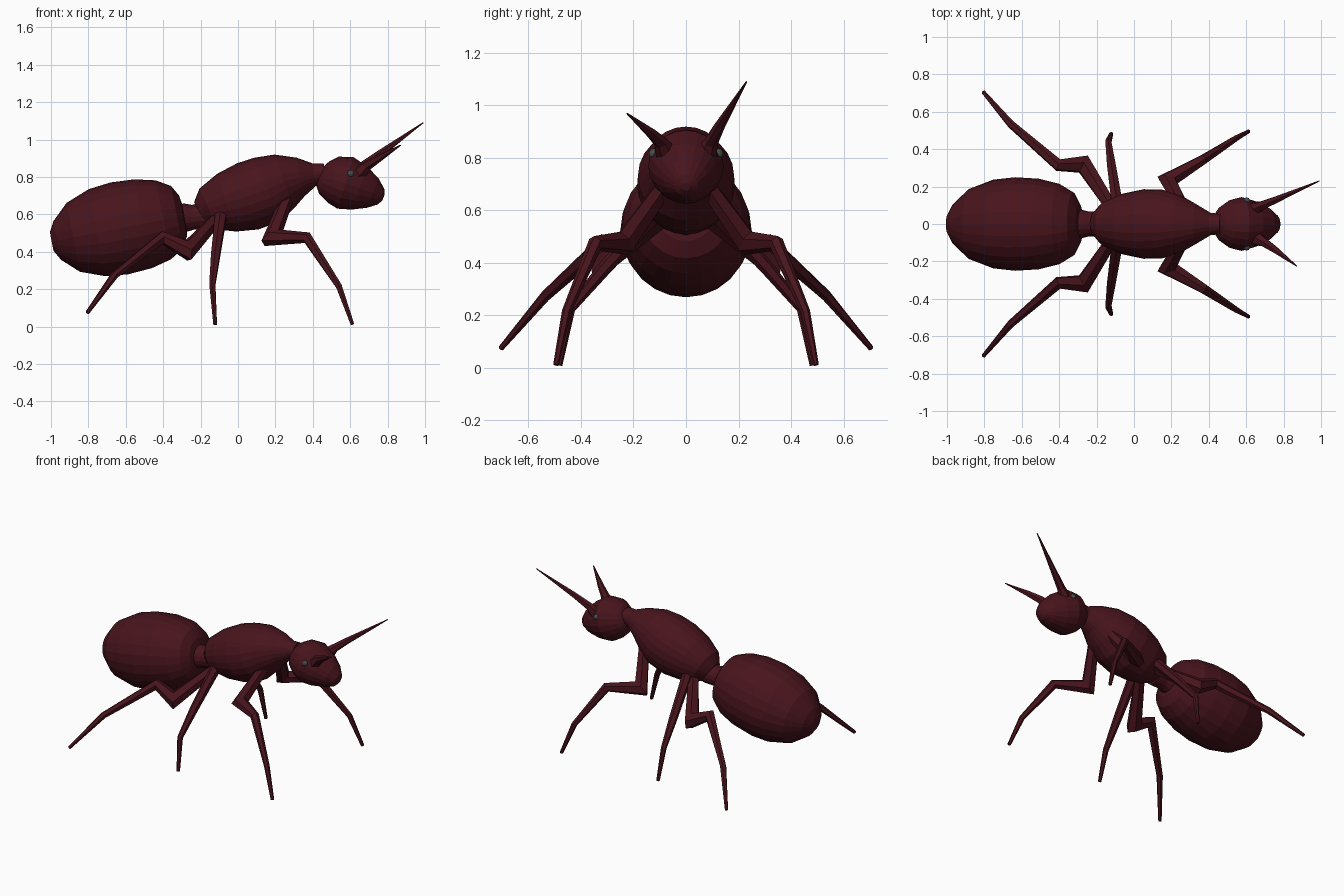
import bpy, bmesh
from math import cos, sin, pi, radians
from mathutils import Vector

if "Cube" in bpy.data.objects:
    bpy.data.objects.remove(bpy.data.objects["Cube"])


def material(name, rgb):
    m = bpy.data.materials.new(name)
    m.diffuse_color = (*rgb, 1)
    m.use_nodes = True
    m.node_tree.nodes["Principled BSDF"].inputs["Base Color"].default_value = m.diffuse_color
    return m


SHELL = material("dark_red_shell", (0.065, 0.007, 0.012))
EYE = material("eye_grey", (0.06, 0.08, 0.075))


def finish(name, bm, mat, mirror):
    bmesh.ops.recalc_face_normals(bm, faces=bm.faces)
    me = bpy.data.meshes.new(name)
    bm.to_mesh(me)
    bm.free()
    me.materials.append(mat)
    ob = bpy.data.objects.new(name, me)
    bpy.context.collection.objects.link(ob)
    if mirror:
        mod = ob.modifiers.new("mirror", 'MIRROR')
        mod.use_axis = (False, True, False)
        mod.use_mirror_merge = False
    return ob


def tube(name, path, sides, mirror=False):
    """Loft of mitred rings through (x, y, z, radius) points."""
    bm = bmesh.new()
    pts = [Vector(p[:3]) for p in path]
    u, rings = Vector((0, 0, 1)), []
    for i, p in enumerate(pts):
        t_in = (p - pts[i - 1]).normalized() if i else (pts[1] - p).normalized()
        t_out = (pts[i + 1] - p).normalized() if i < len(pts) - 1 else t_in
        t = (t_in + t_out).normalized()
        u = (u - t * u.dot(t)).normalized()
        v = t.cross(u)
        bend = (t_out - t_in).normalized()
        stretch = 1 / max(t.dot(t_in), 0.5) - 1
        ring = []
        for k in range(sides):
            a = 2 * pi * k / sides
            off = (u * cos(a) + v * sin(a)) * path[i][3]
            off += bend * off.dot(bend) * stretch
            ring.append(bm.verts.new(p + off))
        rings.append(ring)
    for a, b in zip(rings, rings[1:]):
        for k in range(sides):
            n = (k + 1) % sides
            bm.faces.new((a[k], a[n], b[n], b[k]))
    bm.faces.new(rings[0])
    bm.faces.new(rings[-1])
    return finish(name, bm, SHELL, mirror)


def spindle(name, x, z, tilt, profile, sides=24):
    """Round body along a tilted axis; profile is (distance, radius, rise)."""
    c, s = cos(radians(tilt)), sin(radians(tilt))
    tube(name, [(x + d * c - h * s, 0, z + d * s + h * c, r) for d, r, h in profile], sides)


# Abdomen
spindle("abdomen", -0.635, 0.525, 11, [
    (-0.368, 0.05, 0), (-0.338, 0.105, 0), (-0.25, 0.188, 0), (-0.12, 0.237, 0),
    (0, 0.25, 0), (0.13, 0.242, 0), (0.24, 0.215, 0), (0.315, 0.17, 0),
    (0.348, 0.11, 0), (0.355, 0.06, 0)])

# Waist joint
tube("waist", [(-0.31, 0, 0.58, 0.075), (-0.28, 0, 0.582, 0.076),
               (-0.24, 0, 0.585, 0.066), (-0.17, 0, 0.595, 0.072)], 16)

# Thorax with neck
spindle("thorax", 0.11, 0.715, 18, [
    (-0.33, 0.07, -0.01), (-0.28, 0.12, 0), (-0.18, 0.162, 0.003), (-0.06, 0.186, 0),
    (0.05, 0.183, 0.003), (0.15, 0.152, 0.016), (0.24, 0.105, 0.012),
    (0.315, 0.06, 0), (0.37, 0.054, -0.01)])

# Head with snout
tube("head", [(0.435, 0, 0.805, 0.05), (0.46, 0, 0.795, 0.09), (0.51, 0, 0.785, 0.127),
              (0.575, 0, 0.768, 0.144), (0.65, 0, 0.74, 0.122), (0.72, 0, 0.714, 0.085),
              (0.765, 0, 0.695, 0.045), (0.778, 0, 0.69, 0.015)], 20)

# Eyes
bm = bmesh.new()
bmesh.ops.create_uvsphere(bm, u_segments=10, v_segments=6, radius=0.019)
bmesh.ops.translate(bm, verts=bm.verts, vec=(0.602, 0.123, 0.817))
finish("eyes", bm, EYE, True)

# Antennae, the left one longer
tube("left_antenna", [(0.62, 0.07, 0.80, 0.05), (0.675, 0.095, 0.86, 0.027),
                      (0.76, 0.13, 0.925, 0.02), (0.99, 0.23, 1.09, 0.003)], 6)
tube("right_antenna", [(0.63, -0.065, 0.80, 0.05), (0.69, -0.095, 0.86, 0.027),
                       (0.75, -0.135, 0.897, 0.02), (0.87, -0.225, 0.97, 0.003)], 6)

# Legs, mirrored in pairs
tube("front_legs", [(0.26, 0.09, 0.68, 0.036), (0.18, 0.235, 0.475, 0.045),
                    (0.37, 0.345, 0.475, 0.028), (0.54, 0.455, 0.215, 0.018),
                    (0.612, 0.495, 0.012, 0.011)], 6, True)
tube("middle_legs", [(-0.09, 0.11, 0.60, 0.034), (-0.12, 0.31, 0.38, 0.027),
                     (-0.137, 0.44, 0.225, 0.018), (-0.122, 0.482, 0.01, 0.011)], 6, True)
tube("hind_legs", [(-0.12, 0.09, 0.57, 0.036), (-0.27, 0.32, 0.405, 0.048),
                   (-0.405, 0.315, 0.475, 0.032), (-0.66, 0.535, 0.275, 0.021),
                   (-0.805, 0.705, 0.075, 0.011)], 6, True)
